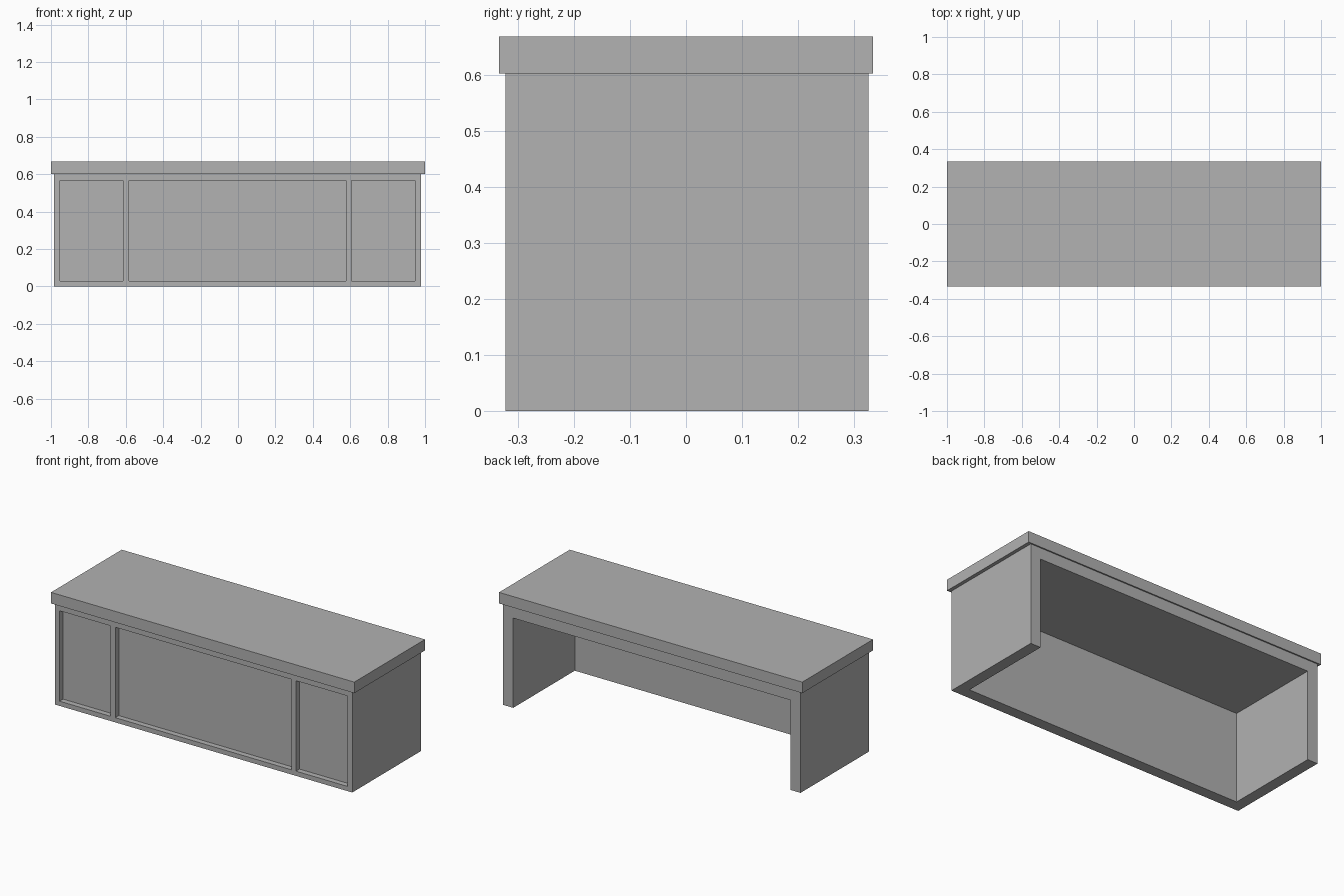
import bpy
import bmesh
from mathutils import Vector

old = bpy.data.objects.get("Cube")
if old:
    bpy.data.objects.remove(old, do_unlink=True)

grey = bpy.data.materials.new("plain_grey")
grey.use_nodes = True
colour = (0.445, 0.445, 0.445, 1)
grey.diffuse_color = colour
grey.node_tree.nodes["Principled BSDF"].inputs["Base Color"].default_value = colour


def box(name, low, high):
    """Box between two opposite corners."""
    low, high = Vector(low), Vector(high)
    bm = bmesh.new()
    bmesh.ops.create_cube(bm, size=1)
    for v in bm.verts:
        v.co = (low + high) / 2 + v.co * (high - low)
    mesh = bpy.data.meshes.new(name)
    bm.to_mesh(mesh)
    bm.free()
    mesh.materials.append(grey)
    obj = bpy.data.objects.new(name, mesh)
    bpy.context.scene.collection.objects.link(obj)
    return obj


def cut(target, low, high):
    """Carve a box-shaped hollow out of the target."""
    cutter = box("cutter", low, high)
    cutter.hide_render = True
    mod = target.modifiers.new("hollow", 'BOOLEAN')
    mod.operation = 'DIFFERENCE'
    mod.solver = 'EXACT'
    mod.object = cutter
    bpy.context.view_layer.objects.active = target
    bpy.ops.object.modifier_apply(modifier=mod.name)
    bpy.data.objects.remove(cutter, do_unlink=True)


LEFT, RIGHT = -0.983, 0.979
FRONT, BACK = -0.322, 0.325
BODY_TOP = 0.602
WALL = 0.067
RECESS = 0.033

# Desk body: side walls, front wall and a strip under the top
body = box("desk_body", (LEFT, FRONT, 0), (RIGHT, BACK, BODY_TOP))

# Knee space, open at the back and the floor
cut(body, (LEFT + WALL, FRONT + WALL, -0.1), (RIGHT - WALL, BACK + 0.1, BODY_TOP - WALL))

# Three sunken panels on the front
for x0, x1 in ((-0.951, -0.615), (-0.584, 0.578), (0.608, 0.946)):
    cut(body, (x0, FRONT - 0.1, 0.028), (x1, FRONT + RECESS, 0.567))

# Overhanging desk top
box("desk_top", (-1, -0.333, BODY_TOP), (1, 0.333, 0.668))
